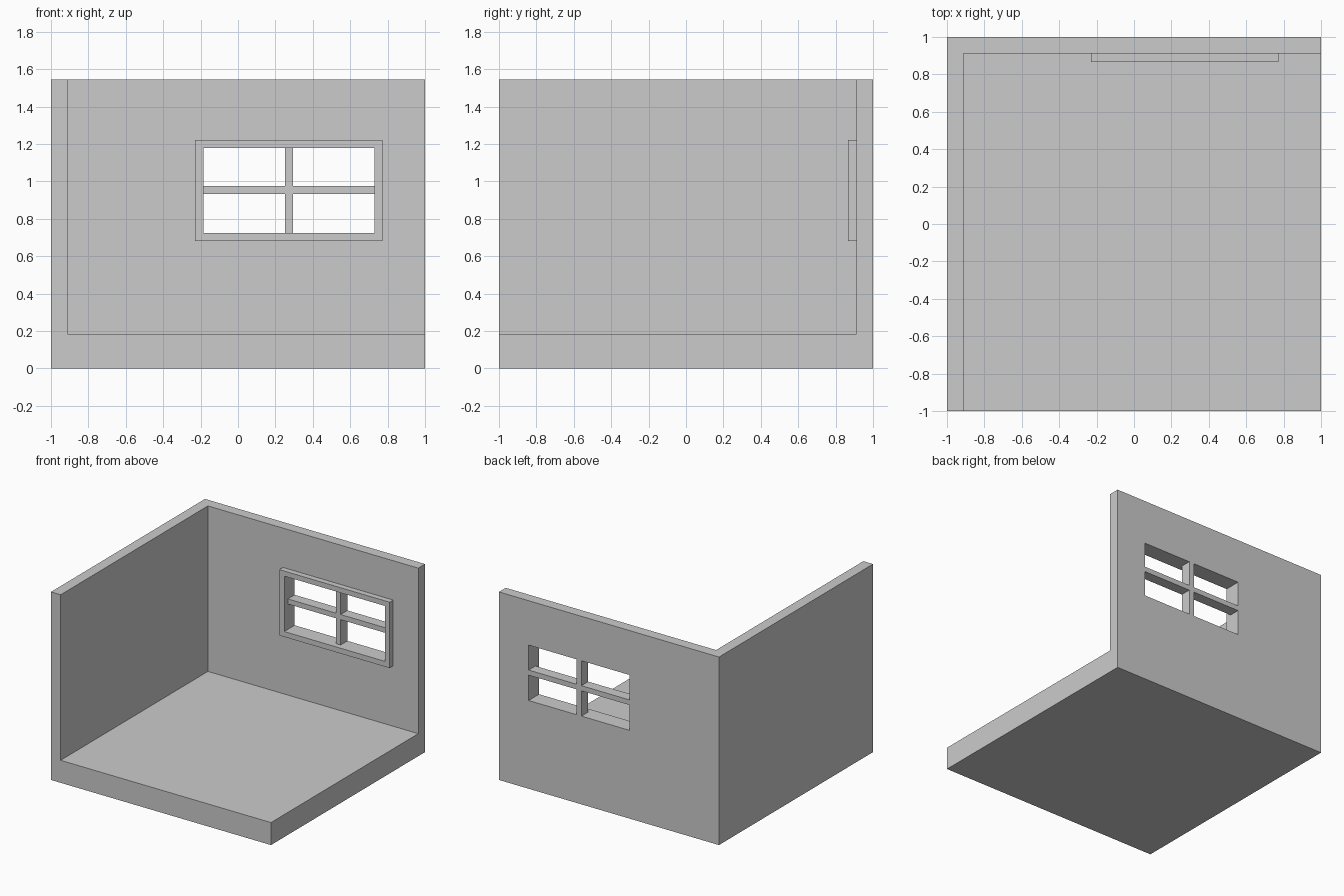
import bpy

if "Cube" in bpy.data.objects:
    bpy.data.objects.remove(bpy.data.objects["Cube"])

grey = bpy.data.materials.new("plain grey")
grey.diffuse_color = (0.6, 0.6, 0.6, 1)
grey.use_nodes = True
grey.node_tree.nodes["Principled BSDF"].inputs["Base Color"].default_value = grey.diffuse_color


def box(name, x, y, z):
    """Box from (min, max) ranges on each axis."""
    bpy.ops.mesh.primitive_cube_add(size=1)
    ob = bpy.context.object
    ob.name = name
    for v in ob.data.vertices:
        v.co = [r[0] if c < 0 else r[1] for c, r in zip(v.co, (x, y, z))]
    ob.data.materials.append(grey)
    return ob


def cut(ob, cutter):
    """Subtract the cutter, apply, then remove it."""
    cutter.hide_render = True
    mod = ob.modifiers.new("cut", 'BOOLEAN')
    mod.operation = 'DIFFERENCE'
    mod.solver = 'EXACT'
    mod.object = cutter
    bpy.context.view_layer.objects.active = ob
    bpy.ops.object.modifier_apply(modifier=mod.name)
    bpy.data.objects.remove(cutter, do_unlink=True)


INNER = 0.912          # inner wall faces
FLOOR = 0.185          # floor thickness
TOP = 1.545

# Room corner: floor slab with a left and a back wall
room = box("room_corner", (-1, 1), (-1, 1), (0, TOP))
cut(room, box("room_space", (-INNER, 1.5), (-1.5, INNER), (FLOOR, 2)))

# Four window panes cut through the back wall, leaving cross bars
for x in ((-0.185, 0.25), (0.295, 0.73)):
    for z in ((0.725, 0.933), (0.975, 1.18)):
        cut(room, box("pane_hole", x, (0.7, 1.2), z))

# Raised frame around the window on the inside
frame = box("window_frame", (-0.23, 0.772), (0.865, INNER), (0.681, 1.222))
cut(frame, box("frame_hole", (-0.185, 0.73), (0.7, 1.2), (0.725, 1.18)))
